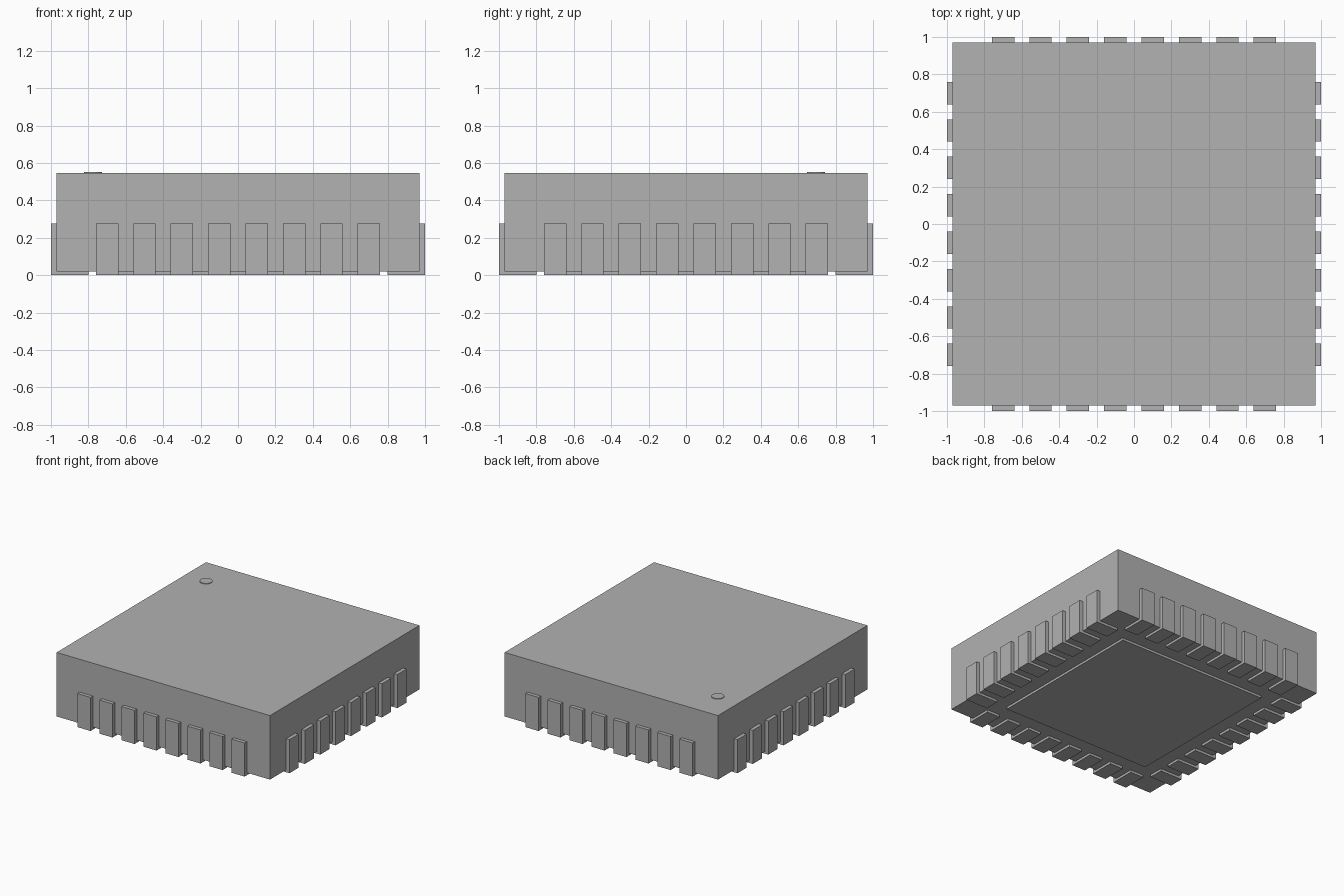
import bpy
import bmesh
from math import pi
from mathutils import Matrix

if "Cube" in bpy.data.objects:
    bpy.data.objects.remove(bpy.data.objects["Cube"], do_unlink=True)

# One plain grey for the whole package
grey = bpy.data.materials.new("plain_grey")
grey.use_nodes = True
colour = (0.445, 0.445, 0.445, 1)
grey.diffuse_color = colour
grey.node_tree.nodes["Principled BSDF"].inputs["Base Color"].default_value = colour

HALF, BASE, TOP = 0.97, 0.02, 0.546      # body half width, underside, top
PAD_WIDTH, PITCH, PADS = 0.12, 0.2, 8    # contacts along each side


def add_object(name, bm):
    bmesh.ops.recalc_face_normals(bm, faces=bm.faces)
    mesh = bpy.data.meshes.new(name)
    bm.to_mesh(mesh)
    bm.free()
    mesh.materials.append(grey)
    obj = bpy.data.objects.new(name, mesh)
    bpy.context.collection.objects.link(obj)
    return obj


def add_slab(name, half, low, high):
    bm = bmesh.new()
    size = Matrix.Diagonal((2 * half, 2 * half, high - low, 1))
    bmesh.ops.create_cube(bm, size=1, matrix=Matrix.Translation((0, 0, (low + high) / 2)) @ size)
    return add_object(name, bm)


def add_contact(name, along, turn):
    # L profile: a foot under the body and a leg up its side
    profile = [(-1, 0), (-0.8, 0), (-0.8, BASE), (-HALF, BASE), (-HALF, 0.276), (-1, 0.276)]
    bm = bmesh.new()
    face = bm.faces.new([bm.verts.new((along - PAD_WIDTH / 2, y, z)) for y, z in profile])
    swept = bmesh.ops.extrude_face_region(bm, geom=[face])["geom"]
    verts = [v for v in swept if isinstance(v, bmesh.types.BMVert)]
    bmesh.ops.translate(bm, verts=verts, vec=(PAD_WIDTH, 0, 0))
    bmesh.ops.rotate(bm, verts=bm.verts, matrix=Matrix.Rotation(turn, 3, "Z"))
    return add_object(name, bm)


# Body and the large pad beneath it
add_slab("body", HALF, BASE, TOP)
add_slab("centre_pad", 0.675, 0.001, BASE)

# Contacts on all four sides
for side, side_name in enumerate(("front", "left", "back", "right")):
    for i in range(PADS):
        along = (i - (PADS - 1) / 2) * PITCH
        add_contact(f"{side_name}_contact_{i + 1}", along, side * pi / 2)

# Thin round marker in the back right corner
bm = bmesh.new()
bmesh.ops.create_cone(bm, cap_ends=True, segments=32, radius1=0.048, radius2=0.048,
                      depth=0.005, matrix=Matrix.Translation((-0.776, 0.695, TOP + 0.0025)))
add_object("corner_marker", bm)
